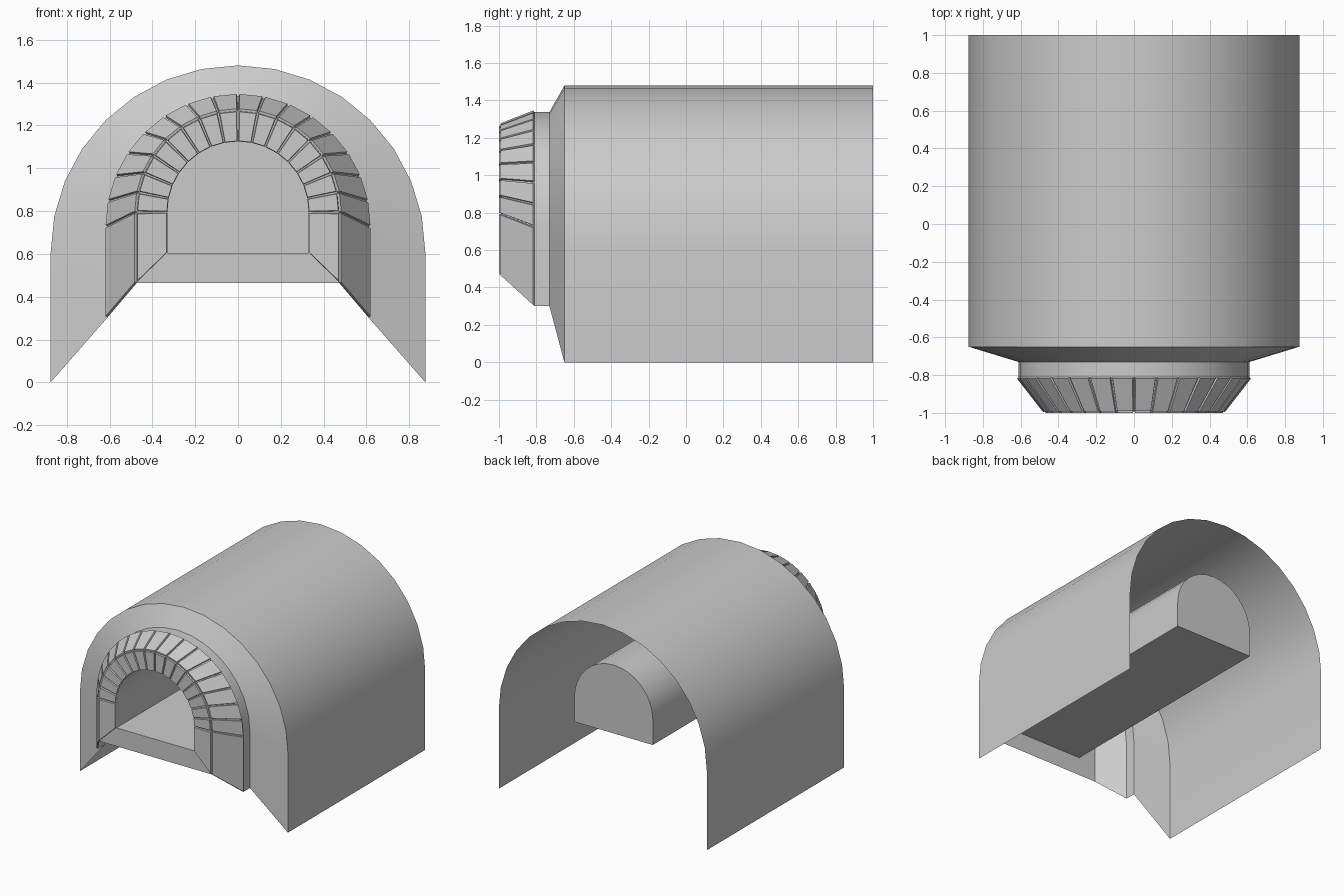
import bpy, bmesh
from math import sin, cos, pi
from mathutils import Vector

if "Cube" in bpy.data.objects:
    bpy.data.objects.remove(bpy.data.objects["Cube"])

SEG = 16  # facets in each half-round arch


def arch(half, spring, bottom, y):
    """Open arch outline: right foot, half circle, left foot."""
    pts = [Vector((half, y, bottom))]
    for i in range(SEG + 1):
        a = pi * i / SEG
        pts.append(Vector((half * cos(a), y, spring + half * sin(a))))
    pts.append(Vector((-half, y, bottom)))
    return pts


def make(name, verts, faces, smooth=False):
    me = bpy.data.meshes.new(name)
    me.from_pydata([tuple(v) for v in verts], [], faces)
    ob = bpy.data.objects.new(name, me)
    bpy.context.collection.objects.link(ob)
    if smooth:
        bpy.ops.object.select_all(action='DESELECT')
        ob.select_set(True)
        bpy.context.view_layer.objects.active = ob
        bpy.ops.object.shade_smooth_by_angle(angle=pi / 9)
    return ob


def loft(sections):
    n = len(sections[0])
    verts = [p for s in sections for p in s]
    faces = [(k*n + i, k*n + i + 1, (k+1)*n + i + 1, (k+1)*n + i)
             for k in range(len(sections) - 1) for i in range(n - 1)]
    return verts, faces


# Arch outlines from the back of the vault to the mouth
vault_back = arch(0.875, 0.605, 0.0, 1.0)
vault_front = arch(0.875, 0.605, 0.0, -0.65)
collar_back = arch(0.612, 0.726, 0.30, -0.73)
collar_front = arch(0.612, 0.726, 0.30, -0.81)
mouth_outer = arch(0.472, 0.795, 0.465, -0.99)
mouth_inner = arch(0.33, 0.795, 0.605, -0.99)
tunnel_end = arch(0.33, 0.795, 0.605, 0.87)

# Outer vault with tapered front, collar and mortar bed behind the stones
make("vault_shell", *loft([vault_back, vault_front, collar_back,
                           collar_front, mouth_outer, mouth_inner]), smooth=True)

# Tunnel lining with floor and closed end
verts, faces = loft([mouth_inner, tunnel_end])
n = len(mouth_inner)
faces.append((n - 1, 0, n, 2*n - 1))
faces.append(tuple(range(n, 2*n)))
make("tunnel_lining", verts, faces, smooth=True)

# Sill below the mouth
make("front_sill", [mouth_outer[-1], mouth_outer[0], mouth_inner[0], mouth_inner[-1]],
     [(0, 1, 2, 3)])


def add_stone(bm, a, b, c, d, height=0.011):
    """Bevelled block on the quad a-b (far edge), c-d (near edge)."""
    normal = (c - a).cross(b - d).normalized() * -1

    def patch(side, end, lift):
        us = side / min((b - a).length, (c - d).length)
        ve = end / (d - a).length
        out = []
        for u, v in ((us, ve), (1 - us, ve), (1 - us, 1 - ve), (us, 1 - ve)):
            p = a.lerp(b, u).lerp(d.lerp(c, u), v)
            out.append(bm.verts.new(p + normal * lift))
        return out

    low, high = patch(0.003, 0.001, 0.0), patch(0.005, 0.003, height)
    bm.faces.new(high)
    for i in range(4):
        j = (i + 1) % 4
        bm.faces.new((low[i], low[j], high[j], high[i]))


def stone_ring(name, far, near):
    bm = bmesh.new()
    for i in range(len(far) - 1):
        add_stone(bm, far[i], far[i+1], near[i+1], near[i])
    me = bpy.data.meshes.new(name)
    bm.to_mesh(me)
    bm.free()
    bpy.context.collection.objects.link(bpy.data.objects.new(name, me))


# Splayed outer stones and flat face stones
stone_ring("splayed_stones", collar_front, mouth_outer)
stone_ring("face_stones", mouth_outer, mouth_inner)
